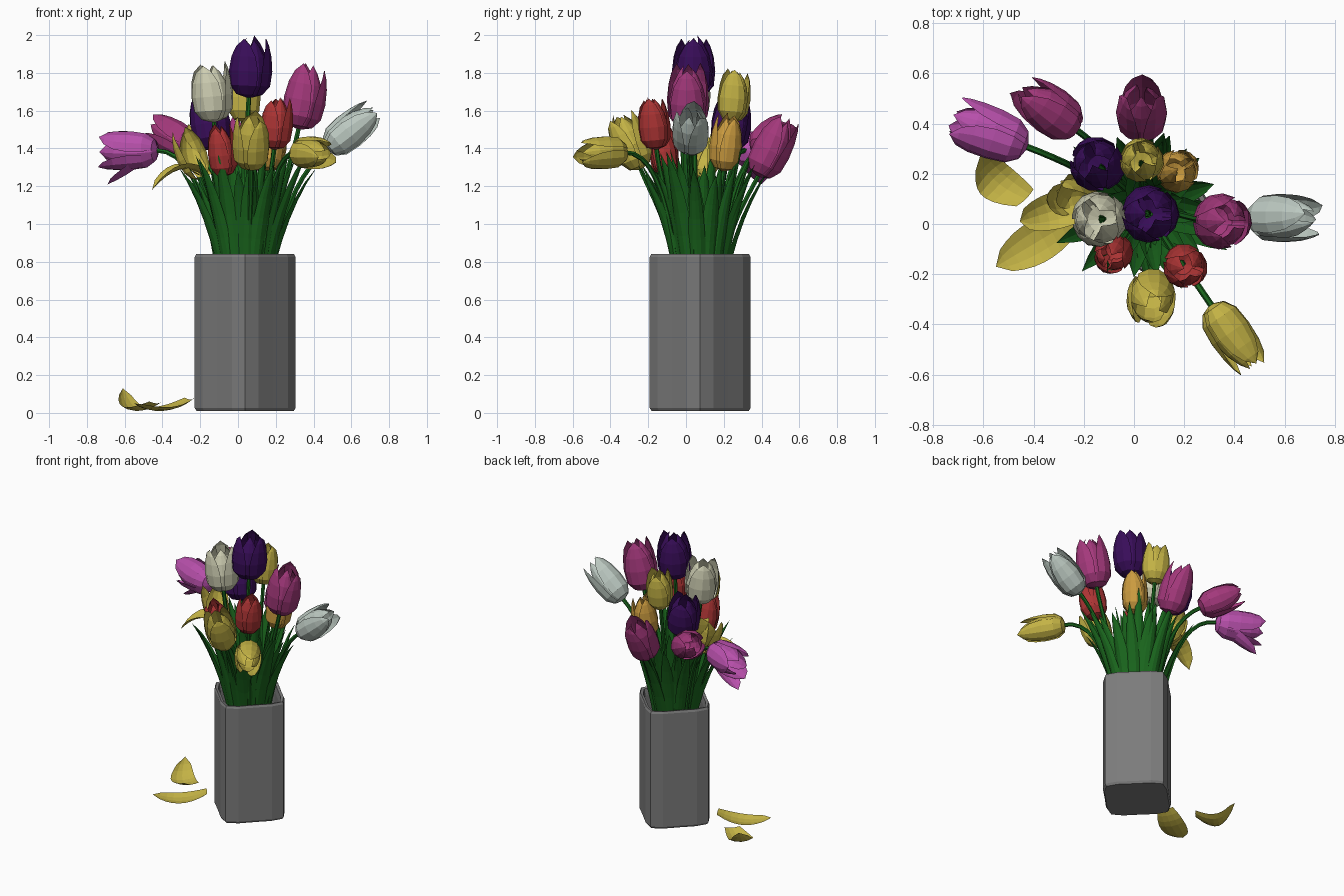
import bpy, bmesh, random
from math import sin, cos, pi, radians
from mathutils import Vector as V

if "Cube" in bpy.data.objects:
    bpy.data.objects.remove(bpy.data.objects["Cube"])

random.seed(4)
CX, CY = 0.038, 0.075
COL = dict(yellow=(.55, .45, .06), orange=(.6, .33, .05), red=(.42, .035, .035),
           purple=(.04, .004, .1), magenta=(.37, .04, .2), pink=(.48, .08, .41),
           cream=(.62, .62, .45), white=(.5, .58, .53), green=(.01, .13, .012),
           grey=(.2, .2, .2))


def material(name):
    m = bpy.data.materials.get(name) or bpy.data.materials.new(name)
    m.diffuse_color = (*COL[name], 1)
    m.use_nodes = True
    m.node_tree.nodes["Principled BSDF"].inputs["Base Color"].default_value = m.diffuse_color
    return m


def finish(bm, name, col):
    bmesh.ops.remove_doubles(bm, verts=bm.verts, dist=0.0004)
    me = bpy.data.meshes.new(name)
    bm.to_mesh(me)
    bm.free()
    ob = bpy.data.objects.new(name, me)
    bpy.context.collection.objects.link(ob)
    me.materials.append(material(col))
    return ob


def skin(bm, rows, closed=False):
    """Join rows of points with quads."""
    vs = [[bm.verts.new(p) for p in r] for r in rows]
    n = len(rows[0])
    for a, b in zip(vs, vs[1:]):
        for j in range(n if closed else n - 1):
            k = (j + 1) % n
            bm.faces.new((a[j], a[k], b[k], b[j]))
    return vs


def bezier(pts, t):
    pts = [V(p) for p in pts]
    while len(pts) > 1:
        pts = [a.lerp(b, t) for a, b in zip(pts, pts[1:])]
    return pts[0]


def blade(bm, pts, width, cup, n=8, blunt=.7):
    """Cupped leaf or loose petal along a curve."""
    h = V(pts[-1]) - V(pts[0])
    side = V((-h.y, h.x, 0)).normalized()
    rows = []
    for i in range(n + 1):
        t = i / n
        p = bezier(pts, t)
        tan = bezier(pts, min(t + .02, 1)) - bezier(pts, max(t - .02, 0))
        nrm = tan.cross(side).normalized()
        w = width * max(sin(pi * (.12 + .88 * t)), 0) ** blunt
        rows.append([p + side * w * s + nrm * w * cup * s * s for s in (-1, -.5, 0, .5, 1)])
    skin(bm, rows)


# petal outline: height, outer radius, inner radius, half angle
PETAL = [(0, .15, .12, 40), (.05, .6, .5, 50), (.2, .93, .8, 54), (.45, 1, .88, 54),
         (.7, .93, .72, 46), (.88, .8, .47, 30), (1, .66, .22, 0)]


def tulip_head(bm, base, axis, length, radius, opening=0, skip=()):
    q = axis.to_track_quat('Z', 'Y')
    turn = random.uniform(0, 120)
    for k in range(6):
        if k in skip:
            continue
        top = length * random.uniform(.92, 1)
        rows = []
        for t, ro, ri, half in PETAL:
            row = []
            for s in (-1, -.5, 0, .5, 1):
                a = radians(turn + 60 * k + s * half)
                rad = radius * ((ri if k % 2 else ro) + opening * t * t) * (1 - .05 * abs(s))
                row.append(base + q @ V((rad * cos(a), rad * sin(a), t * top)))
            rows.append(row)
        skin(bm, rows)


def stem(bm, base, axis):
    dx, dy = base.x - CX, base.y - CY
    pts = [(CX + dx * .15, CY + dy * .15, .06), (CX + dx * .3, CY + dy * .3, .95),
           base - axis * .25, base + axis * .01]
    rows = []
    for i in range(13):
        t = i / 12
        tan = bezier(pts, min(t + .02, 1)) - bezier(pts, max(t - .02, 0))
        q = tan.to_track_quat('Z', 'Y')
        rows.append([bezier(pts, t) + q @ V((.013 * cos(j * pi / 3), .013 * sin(j * pi / 3), 0))
                     for j in range(6)])
    skin(bm, rows, True)


# hollow vase: rounded diamond plan with its corners on the axes
bm = bmesh.new()
outline = []
for k in range(4):
    c, s = round(cos(k * pi / 2)), round(sin(k * pi / 2))
    for x, y in ((.267, 0), (.226, .07), (.147, .147), (.07, .226)):
        outline.append((x * c - y * s, x * s + y * c))
rings = skin(bm, [[(CX + x * s, CY + y * s, z) for x, y in outline] for s, z in
                  ((.96, .01), (1, .025), (1, .825), (.97, .84), (.89, .835), (.86, .79), (.86, .05))], True)
bm.faces.new(rings[0][::-1])
bm.faces.new(rings[-1])
finish(bm, "vase", "grey")

# tulips: colour, centre, axis, length, radius, opening, missing petals
TULIPS = [
    ("purple", (.065, .04, 1.835), (.05, 0, 1), .33, .118, 0, ()),
    ("cream", (-.14, .02, 1.7), (-.08, 0, 1), .32, .112, .1, ()),
    ("magenta", (.355, .01, 1.675), (.2, 0, 1), .35, .115, 0, ()),
    ("white", (.6, .025, 1.5), (.8, 0, .65), .33, .1, .05, ()),
    ("red", (.205, -.17, 1.535), (.1, -.1, 1), .28, .09, 0, ()),
    ("red", (-.085, -.12, 1.39), (-.1, -.15, 1), .28, .08, 0, ()),
    ("yellow", (.07, -.3, 1.44), (0, -.4, 1), .32, .1, .1, ()),
    ("yellow", (.395, -.45, 1.375), (.55, -.8, -.03), .31, .09, .05, ()),
    ("pink", (-.58, .365, 1.39), (-.93, .35, 0), .33, .1, .3, ()),
    ("magenta", (-.345, .46, 1.46), (-.75, .55, .45), .31, .1, 0, ()),
    ("magenta", (.03, .46, 1.41), (0, .5, 1), .35, .105, 0, ()),
    ("purple", (-.15, .24, 1.54), (-.15, .12, 1), .3, .112, 0, ()),
    ("yellow", (.03, .255, 1.68), (0, .1, 1), .28, .09, .05, ()),
    ("orange", (.175, .215, 1.435), (.1, .1, 1), .31, .088, 0, ()),
    ("yellow", (-.25, .1, 1.38), (-.4, 0, 1), .3, .09, .35, (0, 2, 4, 5)),
]
stems = bmesh.new()
for i, (col, c, ax, ln, rad, op, skip) in enumerate(TULIPS):
    axis = V(ax).normalized()
    base = V(c) - axis * ln / 2
    bm = bmesh.new()
    tulip_head(bm, base, axis, ln, rad, op, skip)
    finish(bm, f"tulip_{i + 1}_{col}", col)
    stem(stems, base, axis)
finish(stems, "stems", "green")

# drooping petals on the opened blooms, and petals fallen on the table
for name, col, pts, w, cup in (
        ("drooping_petal_left", "yellow", ((-.18, .09, 1.25), (-.3, .06, 1.36), (-.455, .01, 1.18)), .075, .4),
        ("raised_petal_left", "yellow", ((-.18, .1, 1.25), (-.31, .14, 1.3), (-.26, .2, 1.53)), .075, .4),
        ("drooping_petal_pink", "pink", ((-.44, .31, 1.38), (-.55, .36, 1.27), (-.69, .4, 1.21)), .07, .4),
        ("fallen_petal_flat", "yellow", ((-.25, .01, .07), (-.4, -.08, -.04), (-.55, -.17, .05)), .085, .25),
        ("fallen_petal_curled", "yellow", ((-.43, .1, .05), (-.6, .17, -.06), (-.61, .28, .13)), .08, .25)):
    bm = bmesh.new()
    blade(bm, pts, w, cup, blunt=.5)
    finish(bm, name, col)

# leaves fanning out of the vase: count, start radius, tip radius, tip height
bm = bmesh.new()
for count, r0, r1, z1 in ((16, .13, .34, 1.31), (14, .11, .27, 1.35), (9, .06, .15, 1.38)):
    for k in range(count):
        a = 2 * pi * (k + random.uniform(-.3, .3)) / count
        rt = r1 * random.uniform(.85, 1.12)
        zt = z1 + random.uniform(-.08, .08)
        blade(bm, [(CX + r * cos(a), CY + r * sin(a), z) for r, z in
                   ((r0 * .7, .4), (r0 + .03, .98), (rt, zt))], random.uniform(.042, .055), .5)
finish(bm, "leaves", "green")
